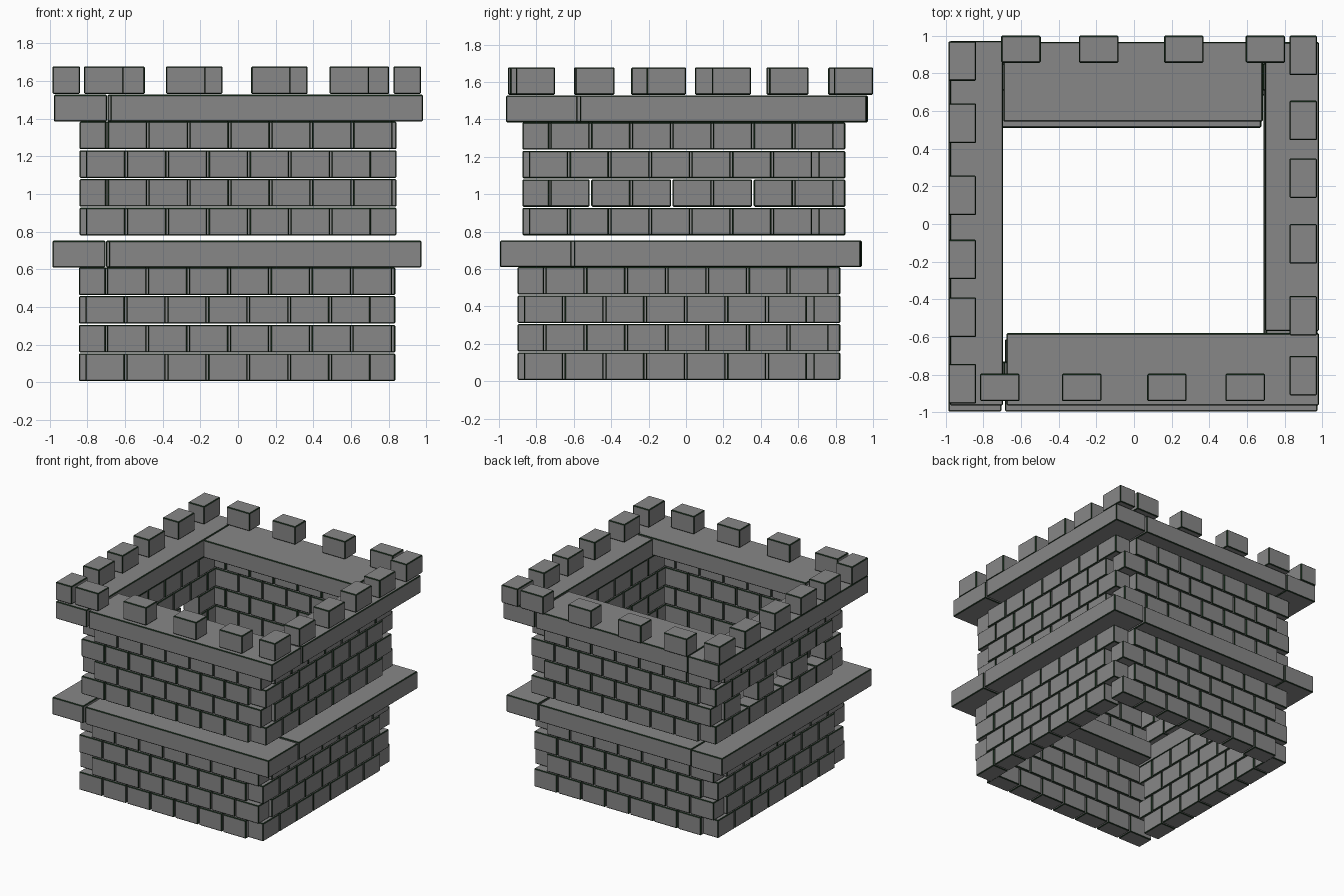
import bpy, bmesh
from mathutils import Matrix, Vector

if "Cube" in bpy.data.objects:
    bpy.data.objects.remove(bpy.data.objects["Cube"])

BRICK = 0.209    # brick length
DEPTH = 0.143    # brick depth
HEIGHT = 0.147   # brick height
PITCH = 0.2172   # brick spacing

# Dark stone, with mossy near-black worn edges
stone = bpy.data.materials.new("stone")
stone.diffuse_color = (0.135, 0.135, 0.135, 1)
stone.use_nodes = True
stone.node_tree.nodes["Principled BSDF"].inputs["Base Color"].default_value = stone.diffuse_color
moss = bpy.data.materials.new("mossy_edge")
moss.diffuse_color = (0.008, 0.025, 0.01, 1)
moss.use_nodes = True
moss.node_tree.nodes["Principled BSDF"].inputs["Base Color"].default_value = moss.diffuse_color
stone.diffuse_color = (0.245, 0.245, 0.245, 1)
stone.use_nodes = True
stone.node_tree.nodes["Principled BSDF"].inputs["Base Color"].default_value = stone.diffuse_color


def add_box(bm, x0, x1, y0, y1, z0, z1):
    m = (Matrix.Translation(((x0 + x1) / 2, (y0 + y1) / 2, (z0 + z1) / 2))
         @ Matrix.Diagonal((x1 - x0, y1 - y0, z1 - z0, 1)))
    bmesh.ops.create_cube(bm, size=1, matrix=m)


def finish(name, bm, bevel=0.006):
    me = bpy.data.meshes.new(name)
    bm.to_mesh(me)
    bm.free()
    me.materials.append(stone)
    me.materials.append(moss)
    ob = bpy.data.objects.new(name, me)
    bpy.context.collection.objects.link(ob)
    mod = ob.modifiers.new("worn_edges", 'BEVEL')
    mod.width = bevel
    mod.segments = 1
    mod.material = 1
    return ob


def course(name, z, even, cx, cy, hx, hy, left_gaps=()):
    """One ring of bricks: four walls of seven, laid as a pinwheel."""
    bm = bmesh.new()
    for wall in range(4):                      # front, right, back, left
        half, out = (hx, hy) if wall % 2 == 0 else (hy, hx)
        start = -half + (0.15 if even else 0.035)
        d = [Vector((1, 0)), Vector((0, 1)), Vector((-1, 0)), Vector((0, -1))][wall]
        n = Vector((d.y, -d.x))                # outward direction
        for i in range(7):
            if wall == 3 and i in left_gaps:
                continue
            s = start + i * PITCH
            a = d * s + n * (out - DEPTH)
            b = d * (s + BRICK) + n * out
            xs, ys = sorted((a.x, b.x)), sorted((a.y, b.y))
            add_box(bm, cx + xs[0], cx + xs[1], cy + ys[0], cy + ys[1], z, z + HEIGHT)
    finish(name, bm)


def ledge(name, dx, dy, z0, z1):
    """Four wide slabs overhanging the wall."""
    for side, (x0, x1, y0, y1) in {
        "left": (-0.98, -0.698, -0.963, 0.972),
        "front": (-0.68, 0.98, -0.963, -0.58),
        "right": (0.693, 0.98, -0.568, 0.965),
        "back": (-0.695, 0.682, 0.543, 0.967),
    }.items():
        bm = bmesh.new()
        add_box(bm, x0 + dx, x1 + dx, y0 + dy, y1 + dy, z0, z1)
        finish(f"{name}_{side}", bm)


# Brick courses of both storeys; the upper one has window gaps on the left
for i in range(4):
    z = i * 0.1525
    course(f"lower_course_{i + 1}", z + 0.006, i % 2 == 1, -0.005, -0.038, 0.84, 0.863)
    course(f"upper_course_{i + 1}", z + 0.78, i % 2 == 1, 0.0, -0.011, 0.842, 0.863,
           (1, 3, 5) if i == 1 else ())

# Overhanging ledges
ledge("lower_ledge", -0.006, -0.032, 0.61, 0.752)
ledge("upper_ledge", 0.002, 0.0, 1.384, 1.527)

# Battlement blocks along the top
bm = bmesh.new()
Z0, Z1 = 1.531, 1.678
for y in (0.865, 0.535, 0.152, -0.188, -0.495, -0.848):
    add_box(bm, -0.985, -0.838, y - 0.105, y + 0.105, Z0, Z1)
for y in (0.895, 0.55, 0.243, -0.105, -0.487, -0.805):
    add_box(bm, 0.825, 0.972, y - 0.105, y + 0.105, Z0, Z1)
for x in (-0.6, -0.187, 0.265, 0.698):
    add_box(bm, x - 0.105, x + 0.105, 0.856, 1.0, Z0, Z1)
for x in (-0.712, -0.278, 0.175, 0.59):
    add_box(bm, x - 0.105, x + 0.105, -0.94, -0.795, Z0, Z1)
finish("battlements", bm)
